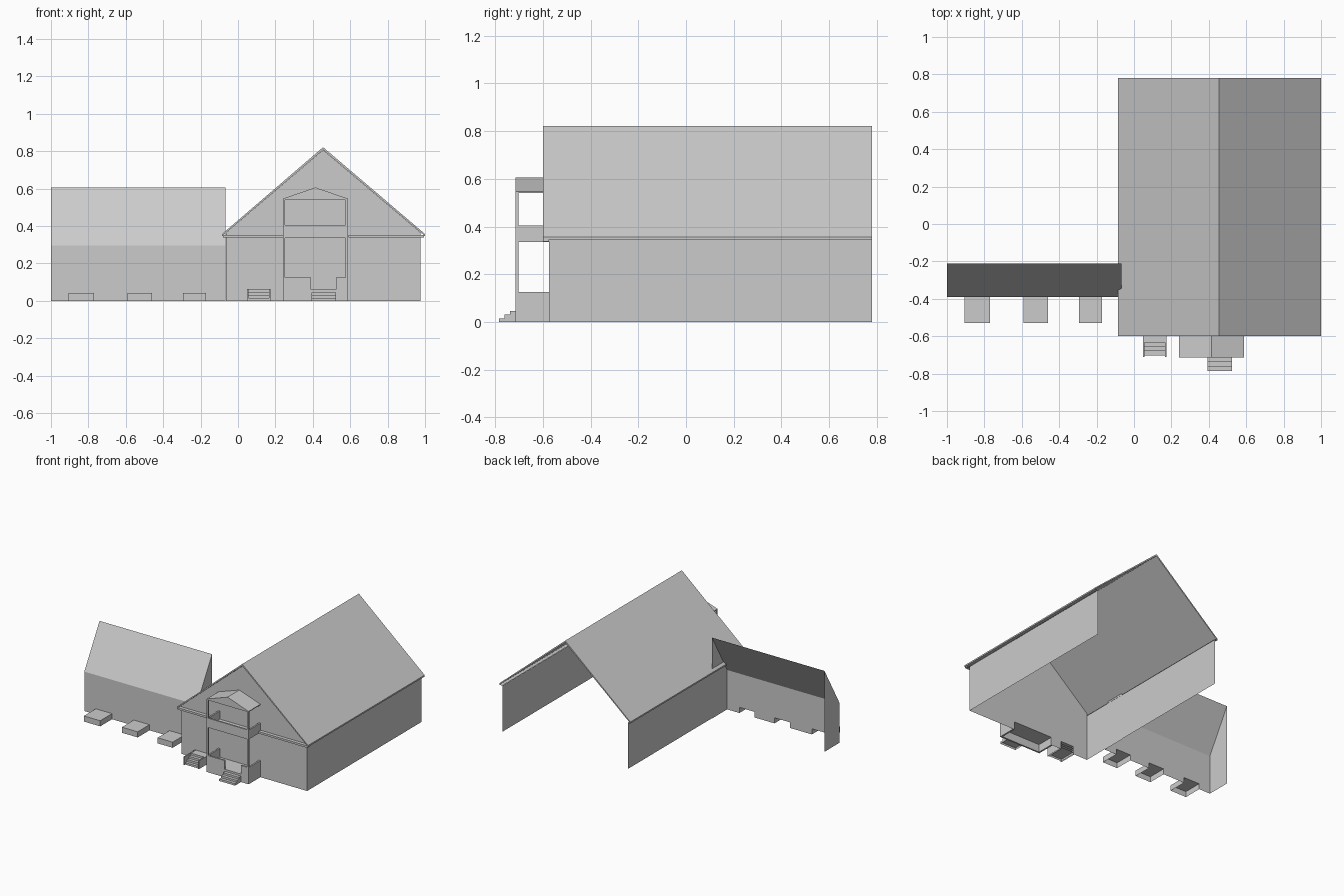
import bpy

if "Cube" in bpy.data.objects:
    bpy.data.objects.remove(bpy.data.objects["Cube"])


def mesh(name, verts, faces):
    me = bpy.data.meshes.new(name)
    me.from_pydata(verts, [], faces)
    me.update()
    ob = bpy.data.objects.new(name, me)
    bpy.context.collection.objects.link(ob)
    return ob


def sheet(name, pts):
    """Single flat polygon."""
    return mesh(name, pts, [list(range(len(pts)))])


def front_sheet(name, outline, y):
    """Flat x-z outline facing the front."""
    return sheet(name, [(x, y, z) for x, z in outline])


def box(name, x0, x1, y0, y1, z0, z1, skip=""):
    """Box; skip leaves out faces: b bottom, t top, k back."""
    v = [(x, y, z) for z in (z0, z1) for x, y in ((x0, y0), (x1, y0), (x1, y1), (x0, y1))]
    f = {"b": (3, 2, 1, 0), "t": (4, 5, 6, 7), "f": (0, 1, 5, 4),
         "r": (1, 2, 6, 5), "k": (2, 3, 7, 6), "l": (3, 0, 4, 7)}
    return mesh(name, v, [q for k, q in f.items() if k not in skip])


def prism(name, outline, y0, y1):
    """Solid x-z outline (counter-clockwise from the front) run along y."""
    n = len(outline)
    v = [(x, y, z) for y in (y0, y1) for x, z in outline]
    f = [list(range(n)), list(range(2 * n - 1, n - 1, -1))]
    f += [(i, i + n, (i + 1) % n + n, (i + 1) % n) for i in range(n)]
    return mesh(name, v, f)


def base_with_notches(x0, x1, notches):
    """Bottom edge from x0 to x1, stepping up over (left, right, height)."""
    pts = [(x0, 0)]
    for a, b, h in notches:
        pts += [(a, 0), (a, h), (b, h), (b, 0)]
    return pts + [(x1, 0)]


# main house: open-backed shell with gabled front
XL, XR, YF, YB, EAVE, RIDGE = -0.065, 0.975, -0.575, 0.78, 0.345, 0.455
sheet("right_wall", [(XR, YF, 0), (XR, YB, 0), (XR, YB, EAVE), (XR, YF, EAVE)])
sheet("left_wall", [(XL, YB, 0), (XL, YF, 0), (XL, YF, EAVE), (XL, YB, EAVE)])
front_sheet("front_wall",
            base_with_notches(XL, XR, [(0.05, 0.17, 0.06), (0.25, 0.58, 0.06)])
            + [(XR, 0.366), (RIDGE, 0.806), (XL, 0.363)], YF)

# main roof slab with eave soffits and front cornice
prism("main_roof", [(-0.085, 0.346), (RIDGE, 0.807), (1.0, 0.346),
                    (1.0, 0.357), (RIDGE, 0.821), (-0.085, 0.357)], -0.6, YB)
for side, a, b in (("left", -0.085, XL), ("right", XR, 1.0)):
    sheet(side + "_soffit", [(a, YB, 0.346), (b, YB, 0.346), (b, -0.6, 0.346), (a, -0.6, 0.346)])
box("left_cornice", -0.08, 0.24, -0.6, YF, 0.337, 0.352, "k")
box("right_cornice", 0.59, 0.995, -0.6, YF, 0.337, 0.352, "k")

# two-storey porch
PX0, PX1, PY, T = 0.24, 0.588, -0.715, 0.012
box("porch_floor", PX0 + T, PX1 - T, PY + T, YF, 0.058, 0.06, "k")
prism("porch_front_parapet", [(PX0, 0), (PX1, 0), (PX1, 0.125), (0.525, 0.125),
                              (0.525, 0.06), (0.39, 0.06), (0.39, 0.125), (PX0, 0.125)],
      PY, PY + T)
box("balcony_front_parapet", PX0, PX1, PY, PY + T, 0.335, 0.405)
box("balcony_floor", PX0 + T, PX1 - T, PY + T, YF, 0.335, 0.345, "k")
for side, a in (("left", PX0), ("right", PX1 - T)):
    box(side + "_porch_parapet", a, a + T, PY + T, YF, 0, 0.125)
    box(side + "_balcony_parapet", a, a + T, PY + T, YF, 0.335, 0.405)
    box(side + "_lower_post", a, a + T, PY, PY + T, 0.125, 0.335)
    box(side + "_upper_post", a, a + T, PY, PY + T, 0.405, 0.54)
prism("porch_roof", [(PX0, 0.54), (PX1, 0.54), (PX1, 0.546), (0.414, 0.606), (PX0, 0.546)],
      PY, YF)

# porch steps and side entry steps with cheek walls
for i, y in enumerate((-0.785, -0.762, -0.739)):
    box(f"porch_step_{i + 1}", 0.393, 0.525, y, PY, 0.015 * i, 0.015 * (i + 1), "bk")
for i, y in enumerate((-0.702, -0.68, -0.657, -0.634)):
    box(f"entry_step_{i + 1}", 0.055, 0.165, y, YF, 0.015 * i, 0.015 * (i + 1), "bk")
for side, a in (("left", 0.047), ("right", 0.165)):
    box(side + "_entry_cheek", a, a + 0.008, -0.71, YF, 0, 0.062, "b")

# side wing: front wall, single roof slope and end walls, open at the back
WX0, WX1, WF, WB, WE, WT = -1.0, -0.068, -0.39, -0.21, 0.295, 0.606
stoops = [(-0.905, -0.77), (-0.59, -0.46), (-0.295, -0.17)]
front_sheet("wing_front_wall",
            base_with_notches(WX0, WX1, [(a, b, 0.042) for a, b in stoops])
            + [(WX1, WE), (WX0, WE)], WF)
sheet("wing_roof", [(WX0, WF, WE), (WX1, WF, WE), (WX1, WB, WT), (WX0, WB, WT)])
end = [(WF, 0), (WB, 0), (WB, WT), (WF, WE)]
sheet("wing_right_end", [(WX1, y, z) for y, z in end])
sheet("wing_left_end", [(WX0, y, z) for y, z in reversed(end)])

# low stoops along the wing
for i, (a, b) in enumerate(stoops):
    box(f"stoop_{i + 1}", a, b, -0.53, WF, 0, 0.042, "bk")
